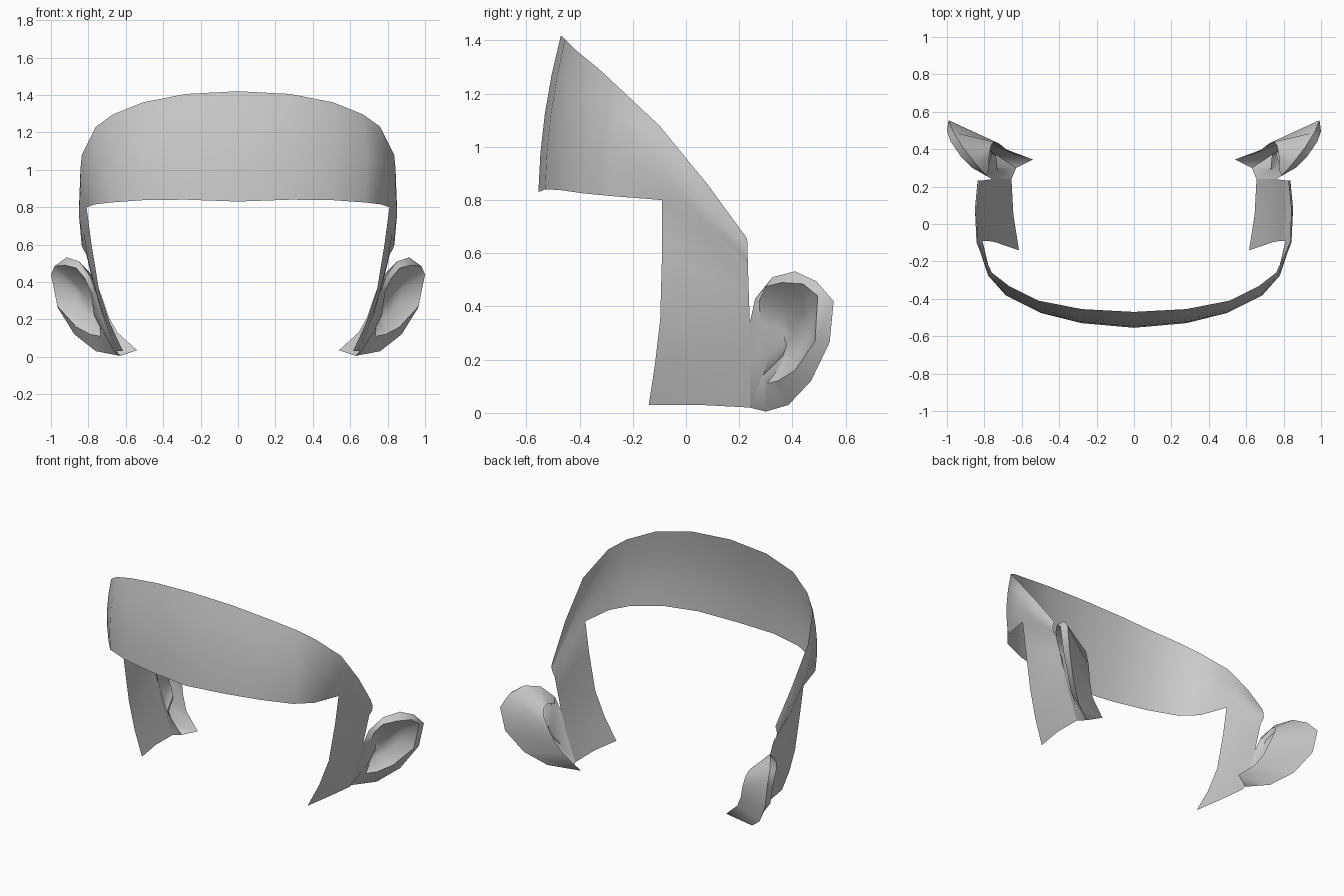
import bpy, bmesh
from mathutils import Vector as V

if "Cube" in bpy.data.objects:
    bpy.data.objects.remove(bpy.data.objects["Cube"])


def add_grid(bm, rows, closed=False):
    """Skin a list of equally long point rows with quads."""
    vs = [[bm.verts.new(p) for p in r] for r in rows]
    n = len(rows[0])
    for a, b in zip(vs, vs[1:]):
        for i in range(n if closed else n - 1):
            j = (i + 1) % n
            bm.faces.new((a[i], a[j], b[j], b[i]))
    return vs


def finish(bm, name):
    """Weld, make the object, mirror to the other side."""
    bmesh.ops.remove_doubles(bm, verts=bm.verts, dist=0.0005)
    bmesh.ops.recalc_face_normals(bm, faces=bm.faces)
    me = bpy.data.meshes.new(name)
    bm.to_mesh(me)
    bm.free()
    ob = bpy.data.objects.new(name, me)
    bpy.context.collection.objects.link(ob)
    ob.modifiers.new("mirror", 'MIRROR').use_clip = True
    for o in bpy.context.selected_objects:
        o.select_set(False)
    ob.select_set(True)
    bpy.context.view_layer.objects.active = ob
    bpy.ops.object.shade_smooth_by_angle(angle=0.9)


# forehead band: top and bottom edges, slightly bulged between
top = [(0, -.47, 1.42), (.28, -.455, 1.405), (.51, -.41, 1.36), (.67, -.33, 1.295),
       (.76, -.26, 1.23), (.835, -.10, 1.08), (.84, .08, .86), (.825, .23, .655)]
low = [(0, -.555, .83), (.28, -.53, .84), (.50, -.475, .838), (.68, -.385, .825),
       (.765, -.28, .815), (.81, -.09, .80), (.825, .08, .66), (.812, .233, .55)]
rows = []
for k in range(5):
    t = k / 4
    row = []
    for a, b in zip(top, low):
        p = V(a).lerp(V(b), t)
        out = V((p.x, min(p.y, 0), 0)).normalized()
        row.append(p + out * .018 * 4 * t * (1 - t))
    rows.append(row)
bm = bmesh.new()
add_grid(bm, rows)

# temple and cheek strip below the band
add_grid(bm, [
    low[5:],
    [(.783, -.09, .60), (.803, .08, .52), (.788, .236, .45)],
    [(.742, -.097, .35), (.758, .075, .345), (.76, .24, .34)],
    [(.685, -.117, .18), (.703, .07, .18), (.72, .24, .20)],
    [(.615, -.14, .03), (.645, .05, .03), (.655, .24, .02)],
])
finish(bm, "forehead_and_cheek_band")

# ear: outer rim, rolled inner rim, concave bowl
outer = [(.76, .24, .34), (.79, .26, .43), (.85, .325, .51), (.915, .41, .532),
         (.965, .49, .495), (.992, .555, .42), (.965, .54, .265), (.875, .47, .12),
         (.76, .385, .03), (.63, .30, .005), (.655, .24, .02), (.72, .24, .20)]
inner = [(.785, .28, .34), (.82, .275, .42), (.865, .30, .475), (.925, .36, .49),
         (.98, .44, .485), (1.0, .495, .44), (.965, .485, .27), (.865, .41, .16),
         (.79, .345, .12), (.735, .305, .11), (.73, .29, .14), (.77, .315, .22)]
deep = V((.795, .40, .29))
bowl = [V(p).lerp(deep, .5) + V((-.025, .02, 0)) for p in inner]
bm = bmesh.new()
rings = add_grid(bm, [outer, inner, bowl], closed=True)
c = bm.verts.new(deep)
last = rings[-1]
for i in range(len(last)):
    bm.faces.new((last[i], last[(i + 1) % len(last)], c))

# back of the ear, running inward to the head, with its lower flap
back = [(.775, .29, .40), (.775, .36, .43), (.765, .42, .42), (.75, .44, .38),
        (.72, .43, .30), (.69, .405, .21), (.645, .375, .13), (.54, .345, .035),
        (.54, .345, .035)]
for i in range(8):
    quad = [outer[i + 1], outer[i + 2], back[i + 1], back[i]]
    if i == 7:
        quad.pop()
    bm.faces.new([bm.verts.new(p) for p in quad])
finish(bm, "ear")
